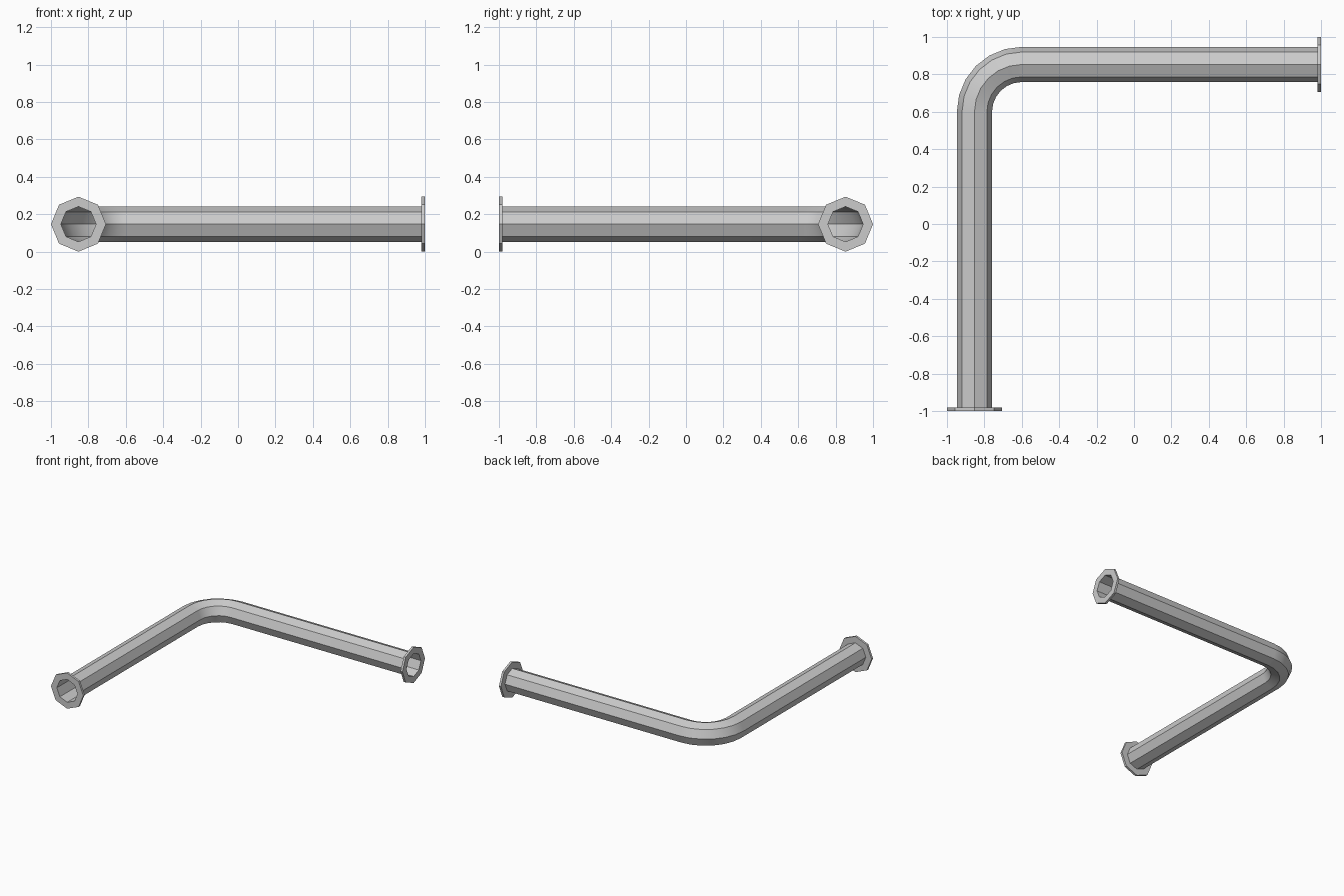
import bpy
import bmesh
from math import pi, cos, sin
from mathutils import Vector

cube = bpy.data.objects.get("Cube")
if cube:
    bpy.data.objects.remove(cube, do_unlink=True)

SIDES = 8
PIPE_R = 0.094
FLANGE_R = 0.147
FLANGE_T = 0.018
AXIS = 1 - FLANGE_R          # distance of each leg's axis from the centre
BEND = 0.6                   # bend centre sits at (-BEND, BEND)
BEND_STEPS = 6

grey = bpy.data.materials.new("steel_grey")
grey.use_nodes = True
colour = (0.6, 0.6, 0.6, 1)
grey.diffuse_color = colour
grey.node_tree.nodes["Principled BSDF"].inputs["Base Color"].default_value = colour


def loft(name, rings):
    """Skin octagonal rings given as (x, y, heading angle, radius)."""
    bm = bmesh.new()
    loops = []
    for x, y, a, r in rings:
        centre = Vector((x, y, FLANGE_R))
        out = Vector((-cos(a), sin(a), 0))
        up = Vector((0, 0, 1))
        turns = [2 * pi * i / SIDES for i in range(SIDES)]
        loops.append([bm.verts.new(centre + r * (cos(t) * out + sin(t) * up))
                      for t in turns])
    for lo, hi in zip(loops, loops[1:]):
        for i in range(SIDES):
            j = (i + 1) % SIDES
            bm.faces.new((lo[i], lo[j], hi[j], hi[i]))
    mesh = bpy.data.meshes.new(name)
    bm.to_mesh(mesh)
    bm.free()
    mesh.materials.append(grey)
    obj = bpy.data.objects.new(name, mesh)
    bpy.context.collection.objects.link(obj)
    return obj


# Open thin-walled pipe: straight leg, quarter bend, straight leg
radius = AXIS - BEND
angles = [pi / 2 * i / BEND_STEPS for i in range(BEND_STEPS + 1)]
path = [(-AXIS, -1, 0, PIPE_R)]
path += [(-BEND - radius * cos(a), BEND + radius * sin(a), a, PIPE_R) for a in angles]
path += [(1, AXIS, pi / 2, PIPE_R)]
pipe = loft("pipe", path)

# Smooth along the bend, crisp between the long facets
bpy.ops.object.select_all(action='DESELECT')
pipe.select_set(True)
bpy.context.view_layer.objects.active = pipe
bpy.ops.object.shade_smooth_by_angle(angle=pi / 6)
weighted = pipe.modifiers.new("flat_legs", 'WEIGHTED_NORMAL')
weighted.keep_sharp = True

# Flat octagonal flanges around both open ends
near, far = -1, -1 + FLANGE_T
loft("front_flange", [(-AXIS, near, 0, PIPE_R), (-AXIS, near, 0, FLANGE_R),
                      (-AXIS, far, 0, FLANGE_R), (-AXIS, far, 0, PIPE_R)])
near, far = 1 - FLANGE_T, 1
loft("left_flange", [(near, AXIS, pi / 2, PIPE_R), (near, AXIS, pi / 2, FLANGE_R),
                     (far, AXIS, pi / 2, FLANGE_R), (far, AXIS, pi / 2, PIPE_R)])
